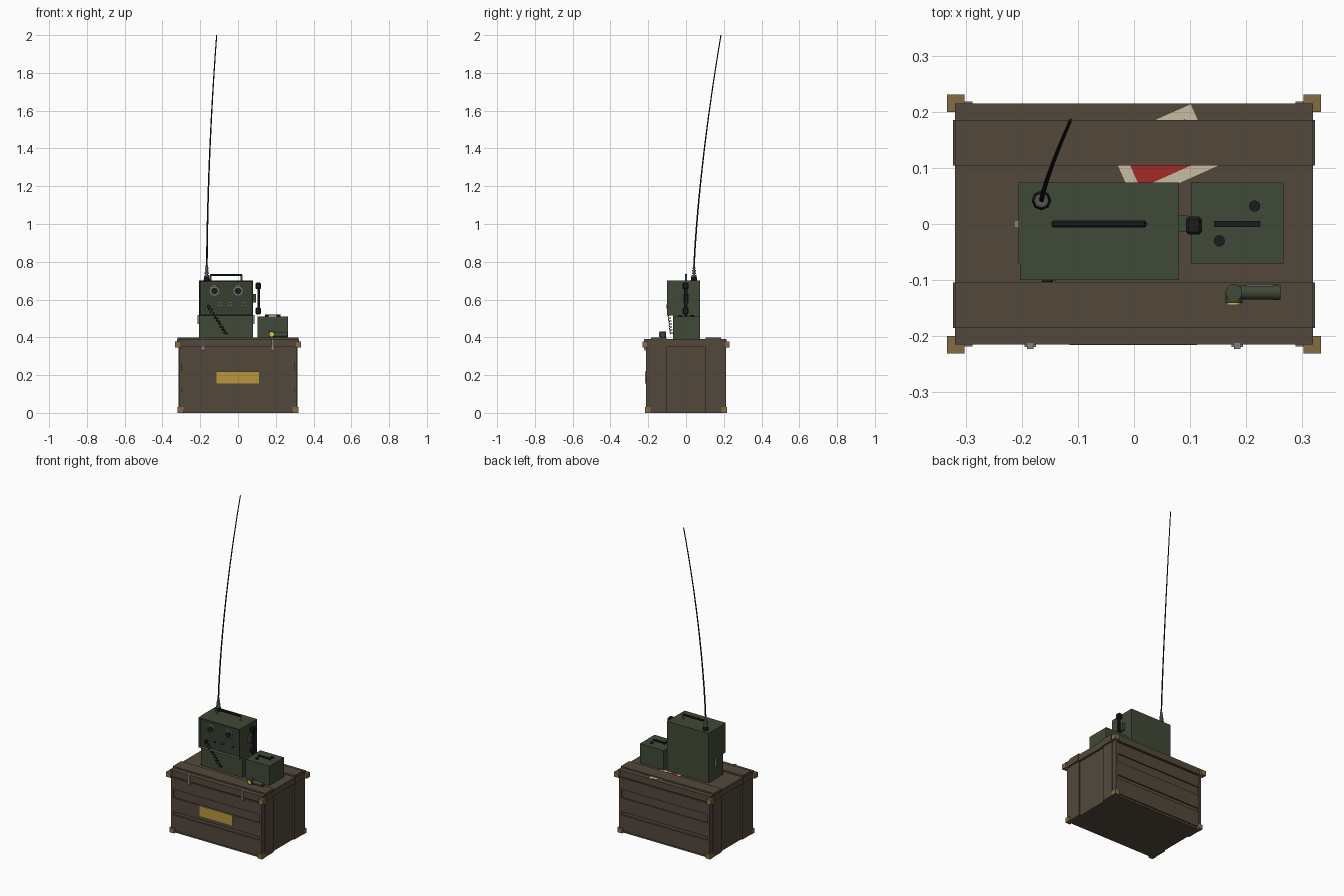
import bpy, bmesh
from math import sin, cos, pi, radians
from mathutils import Vector

if "Cube" in bpy.data.objects:
    bpy.data.objects.remove(bpy.data.objects["Cube"])


def mat(name, r, g, b):
    m = bpy.data.materials.new(name)
    m.diffuse_color = (r, g, b, 1)
    m.use_nodes = True
    m.node_tree.nodes["Principled BSDF"].inputs["Base Color"].default_value = m.diffuse_color
    return m


WOOD = mat("wood", .084, .066, .044)
BRASS = mat("brass", .23, .15, .06)
GOLD = mat("gold", .50, .30, .05)
GREEN = mat("green", .051, .067, .038)
PANEL = mat("panel", .035, .05, .03)
BLACK = mat("black", .012, .012, .012)
STEEL = mat("steel", .22, .22, .22)
RED = mat("red", .37, .023, .023)
CREAM = mat("cream", .58, .51, .36)
LENS = mat("lens", .75, .55, .08)


def finish(name, bm, m, bevel=0, smooth=False):
    me = bpy.data.meshes.new(name)
    bm.to_mesh(me)
    bm.free()
    ob = bpy.data.objects.new(name, me)
    bpy.context.collection.objects.link(ob)
    me.materials.append(m)
    if bevel:
        b = ob.modifiers.new("bevel", 'BEVEL')
        b.width, b.segments = bevel, 1
    if smooth:
        bpy.ops.object.select_all(action='DESELECT')
        ob.select_set(True)
        bpy.context.view_layer.objects.active = ob
        bpy.ops.object.shade_smooth_by_angle(angle=radians(35))
    return ob


def box_bm(x0, x1, y0, y1, z0, z1):
    bm = bmesh.new()
    bmesh.ops.create_cube(bm, size=1)
    for v in bm.verts:
        v.co = ((x0 + x1) / 2 + v.co.x * (x1 - x0),
                (y0 + y1) / 2 + v.co.y * (y1 - y0),
                (z0 + z1) / 2 + v.co.z * (z1 - z0))
    return bm


def box(name, x0, x1, y0, y1, z0, z1, m, bevel=0):
    return finish(name, box_bm(x0, x1, y0, y1, z0, z1), m, bevel)


def cyl(name, a, b, r, m, n=16, r2=None):
    """Cylinder or cone running from point a to point b."""
    a, b = Vector(a), Vector(b)
    bm = bmesh.new()
    bmesh.ops.create_cone(bm, cap_ends=True, segments=n, radius1=r,
                          radius2=r if r2 is None else r2, depth=(b - a).length)
    ob = finish(name, bm, m, 0, n > 8)
    ob.rotation_euler = (b - a).to_track_quat('Z', 'Y').to_euler()
    ob.location = (a + b) / 2
    return ob


def tube(name, pts, r, m, kind='POLY', taper=1):
    c = bpy.data.curves.new(name, 'CURVE')
    c.dimensions, c.bevel_depth, c.bevel_resolution, c.use_fill_caps = '3D', r, 1, True
    s = c.splines.new('POLY')
    s.points.add(len(pts) - 1)
    for i, p in enumerate(pts):
        s.points[i].co = (*p, 1)
        s.points[i].radius = 1 + (taper - 1) * i / (len(pts) - 1)
    ob = bpy.data.objects.new(name, c)
    bpy.context.collection.objects.link(ob)
    c.materials.append(m)
    return ob


# crate body, lid, boards and battens
box("crate_body", -.307, .307, -.204, .204, 0, .35, WOOD)
box("crate_lid", -.319, .319, -.215, .215, .35, .39, WOOD)
for sy in (-1, 1):
    for z0, z1 in ((.012, .11), (.132, .218), (.27, .342)):
        y = sorted((sy * .2, sy * .211))
        box("side_board", -.296, .296, *y, z0, z1, WOOD)
    yb = sorted((sy * .104, sy * .185))
    box("lid_batten", -.319, .319, *yb, .385, .399, WOOD)
    for sx in (-1, 1):
        box("end_batten", *sorted((sx * .3, sx * .316)), *yb, 0, .35, WOOD)
        box("lid_end_batten", *sorted((sx * .31, sx * .323)), *yb, .352, .388, WOOD)
        box("corner_post", *sorted((sx * .297, sx * .312)), *sorted((sy * .185, sy * .213)), 0, .35, WOOD)


# brass corner caps: three thin plates around each corner
def corner(name, sx, sy, X, Y, z0, z1, flat):
    L, t = .031, .012
    box(name, *sorted((sx * (X - L), sx * X)), *sorted((sy * (Y - t - .006), sy * Y)), z0, z1, BRASS)
    box(name, *sorted((sx * (X - t - .006), sx * X)), *sorted((sy * (Y - L), sy * Y)), z0, z1, BRASS)
    box(name, *sorted((sx * (X - L + .003), sx * X)), *sorted((sy * (Y - L + .003), sy * Y)), *flat, BRASS)


for sx in (-1, 1):
    for sy in (-1, 1):
        corner("lid_corner_cap", sx, sy, .333, .231, .347, .378, (.35, .376))
        corner("base_corner_cap", sx, sy, .319, .218, 0, .03, (0, .028))

# front plate and lid latches
box("front_plate", -.115, .112, -.216, -.2, .155, .218, GOLD)
for x in (-.185, .184):
    box("crate_latch", x - .006, x + .006, -.223, -.212, .335, .392, STEEL)
    box("latch_hook", x - .01, x + .01, -.219, -.2, .33, .35, STEEL)


# painted emblem on the lid under the batten
def decal(name, w, h, z, m):
    ob = box(name, -w / 2, w / 2, -h / 2, h / 2, -.001, .0005, m)
    ob.location, ob.rotation_euler = (.051, .1255, z), (0, 0, radians(24))


decal("emblem_border", .163, .12, .391, CREAM)
decal("emblem_field", .123, .08, .3917, RED)

# radio set with a recessed front panel
box("radio_case", -.206, .080, -.07, .074, .39, .70, GREEN)
bm = box_bm(-.203, .079, -.1, -.068, .515, .70)
front = min(bm.faces, key=lambda f: f.calc_center_median().y)
bmesh.ops.inset_region(bm, faces=[front], thickness=.008)
for v in front.verts:
    v.co.y += .014
finish("radio_front", bm, GREEN)
box("radio_panel", -.194, .07, -.0875, -.08, .525, .69, PANEL)

# dials, knobs and the jack
for x in (-.124, 0):
    cyl("dial_ring", (x, -.085, .645), (x, -.094, .645), .024, STEEL, 20)
    cyl("dial_face", (x, -.085, .645), (x, -.098, .645), .018, BLACK, 20)
    arc = [(x + .029 * cos(a), -.088, .645 + .029 * sin(a))
           for a in [radians(35 + 11 * i) for i in range(11)]]
    tube("dial_scale", arc, .0018, GOLD)
for x in (-.093, -.042, .03):
    cyl("knob_ring", (x, -.085, .576), (x, -.091, .576), .010, STEEL, 12)
    cyl("knob", (x, -.085, .576), (x, -.098, .576), .007, BLACK, 12)
cyl("cord_jack", (-.154, -.085, .563), (-.154, -.103, .563), .010, BLACK, 12)

# coiled cord hanging from the jack
a, b = Vector((-.154, -.094, .56)), Vector((-.062, -.077, .415))
d = (b - a).normalized()
u = d.cross(Vector((0, 1, 0))).normalized()
w = d.cross(u)
coil = [a + (b - a) * (i / 120) + .007 * (u * cos(i * pi / 6.5) + w * sin(i * pi / 6.5))
        for i in range(121)]
tube("coiled_cord", coil, .0022, BLACK)

# carry handle, side clips
box("carry_handle", -.147, .022, -.006, .006, .724, .736, BLACK, .003)
for x in (-.144, .019):
    cyl("handle_post", (x, 0, .695), (x, 0, .730), .005, STEEL, 8)
box("side_clip", -.214, -.2, -.007, .007, .47, .518, STEEL)
box("side_clip", .075, .088, -.007, .007, .47, .518, STEEL)

# handset hanging on the side
box("handset_mount", .078, .096, -.014, .015, .585, .63, GREEN)
box("handset_grip", .102, .117, -.011, .008, .53, .68, BLACK, .003)
for z0, z1 in ((.655, .69), (.522, .557)):
    box("handset_end", .093, .121, -.019, .013, z0, z1, BLACK, .005)

# whip antenna
AX, AY = -.165, .042
cyl("antenna_base", (AX, AY, .695), (AX, AY, .722), .018, BLACK, 8, .014)
for i in range(4):
    z = .722 + i * .013
    cyl("antenna_insulator", (AX, AY, z), (AX, AY, z + .008), .013 - .0015 * i, STEEL, 8)
cyl("antenna_stem", (AX, AY, .72), (AX, AY, .782), .006, STEEL, 8)
whip = []
for i in range(13):
    t = i / 12
    whip.append((AX + .052 * (.15 * t + .85 * t ** 1.9),
                 AY + .143 * (.35 * t + .65 * t ** 1.7), .77 + 1.23 * t))
tube("antenna_whip", whip, .0045, BLACK, taper=.65)

# battery box with handle and caps
box("battery_box", .102, .266, -.07, .074, .39, .511, GREEN)
box("battery_handle", .143, .225, -.005, .005, .515, .522, BLACK)
for x in (.143, .218):
    box("battery_handle_foot", x, x + .007, -.005, .005, .508, .518, BLACK)
for x, y in ((.152, -.03), (.215, .032)):
    cyl("battery_cap", (x, y, .508), (x, y, .517), .010, BLACK, 16)

# angle-head flashlight lying on the front batten
cyl("flashlight_body", (.178, -.122, .413), (.261, -.122, .413), .0125, GREEN, 16)
cyl("flashlight_cap", (.248, -.122, .413), (.258, -.122, .413), .0138, GREEN, 16)
cyl("flashlight_elbow", (.178, -.122, .399), (.178, -.122, .431), .015, GREEN, 16)
cyl("flashlight_head", (.178, -.12, .416), (.178, -.141, .416), .015, GREEN, 16)
cyl("flashlight_lens", (.178, -.139, .416), (.178, -.144, .416), .012, LENS, 16)
box("flashlight_clip", .2, .261, -.111, -.108, .409, .417, STEEL)
